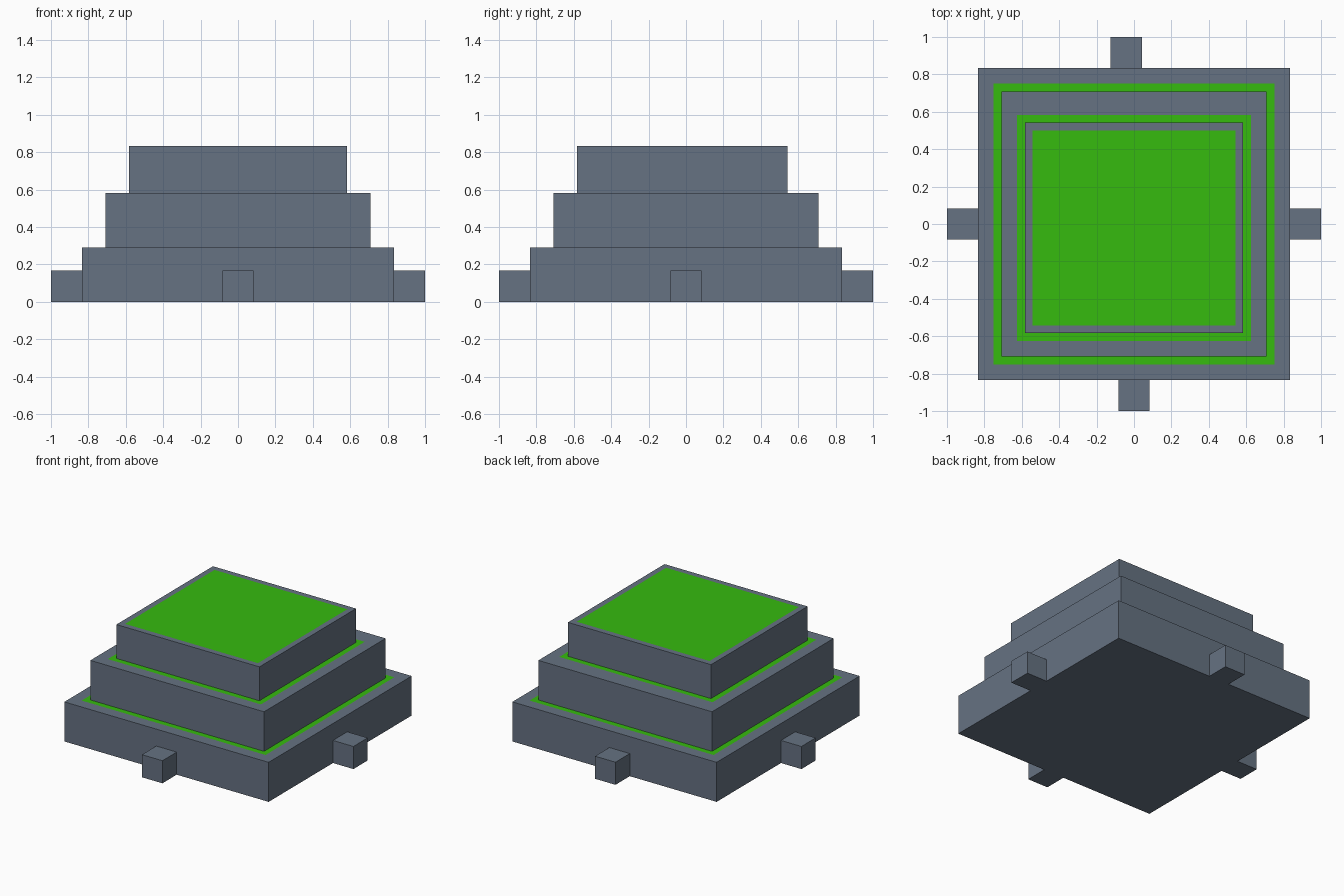
import bpy
import bmesh

if "Cube" in bpy.data.objects:
    bpy.data.objects.remove(bpy.data.objects["Cube"])

U = 1 / 24  # the model sits on a grid of 24 steps per unit


def material(name, rgb):
    def linear(c):
        c /= 255
        return c / 12.92 if c <= 0.04045 else ((c + 0.055) / 1.055) ** 2.4
    m = bpy.data.materials.new(name)
    m.diffuse_color = (*[linear(c) for c in rgb], 1)
    m.use_nodes = True
    m.node_tree.nodes["Principled BSDF"].inputs["Base Color"].default_value = m.diffuse_color
    return m


stone = material("slate stone", (102, 114, 130))
grass = material("grass green", (54, 187, 15))


def finish(bm, name):
    bmesh.ops.recalc_face_normals(bm, faces=bm.faces)
    mesh = bpy.data.meshes.new(name)
    bm.to_mesh(mesh)
    bm.free()
    mesh.materials.append(stone)
    mesh.materials.append(grass)
    obj = bpy.data.objects.new(name, mesh)
    bpy.context.collection.objects.link(obj)


def tier(name, z0, z1, outer, lawn, hole=None, floor=False):
    """Square step: walls, stone rim, then a lawn. Outlines are (half x, front y, back y)."""
    bm = bmesh.new()

    def loop(outline, z):
        x, y0, y1 = outline
        return [bm.verts.new((a * U, b * U, z * U))
                for a, b in ((-x, y0), (x, y0), (x, y1), (-x, y1))]

    def band(a, b, mat=0):
        for i in range(4):
            j = (i + 1) % 4
            bm.faces.new((a[i], a[j], b[j], b[i])).material_index = mat

    bottom, top, edge = loop(outer, z0), loop(outer, z1), loop(lawn, z1)
    band(bottom, top)
    band(top, edge)
    if hole:  # the next tier stands here
        band(edge, loop(hole, z1), 1)
    else:
        bm.faces.new(edge).material_index = 1
    if floor:
        bm.faces.new(bottom[::-1])
    finish(bm, name)


# Three stacked tiers
base, middle, top = (20, -20, 20), (17, -17, 17), (14, -14, 13)
tier("base_tier", 0, 7, base, (18, -18, 18), middle, floor=True)
tier("middle_tier", 7, 14, middle, (15, -15, 14), top)
tier("top_tier", 14, 20, top, (13, -13, 12))

# Small blocks on the four sides: centre and direction they stick out
for name, cx, cy, d in (("front_block", 0, -22, (0, -1)), ("back_block", -1, 22, (0, 1)),
                        ("left_block", -22, 0, (-1, 0)), ("right_block", 22, 0, (1, 0))):
    bm = bmesh.new()
    bmesh.ops.create_cube(bm, size=4 * U)
    bm.normal_update()
    inner = [f for f in bm.faces if f.normal.x * d[0] + f.normal.y * d[1] < -0.5]
    bmesh.ops.delete(bm, geom=inner, context='FACES')
    bmesh.ops.translate(bm, verts=bm.verts, vec=(cx * U, cy * U, 2 * U))
    finish(bm, name)
